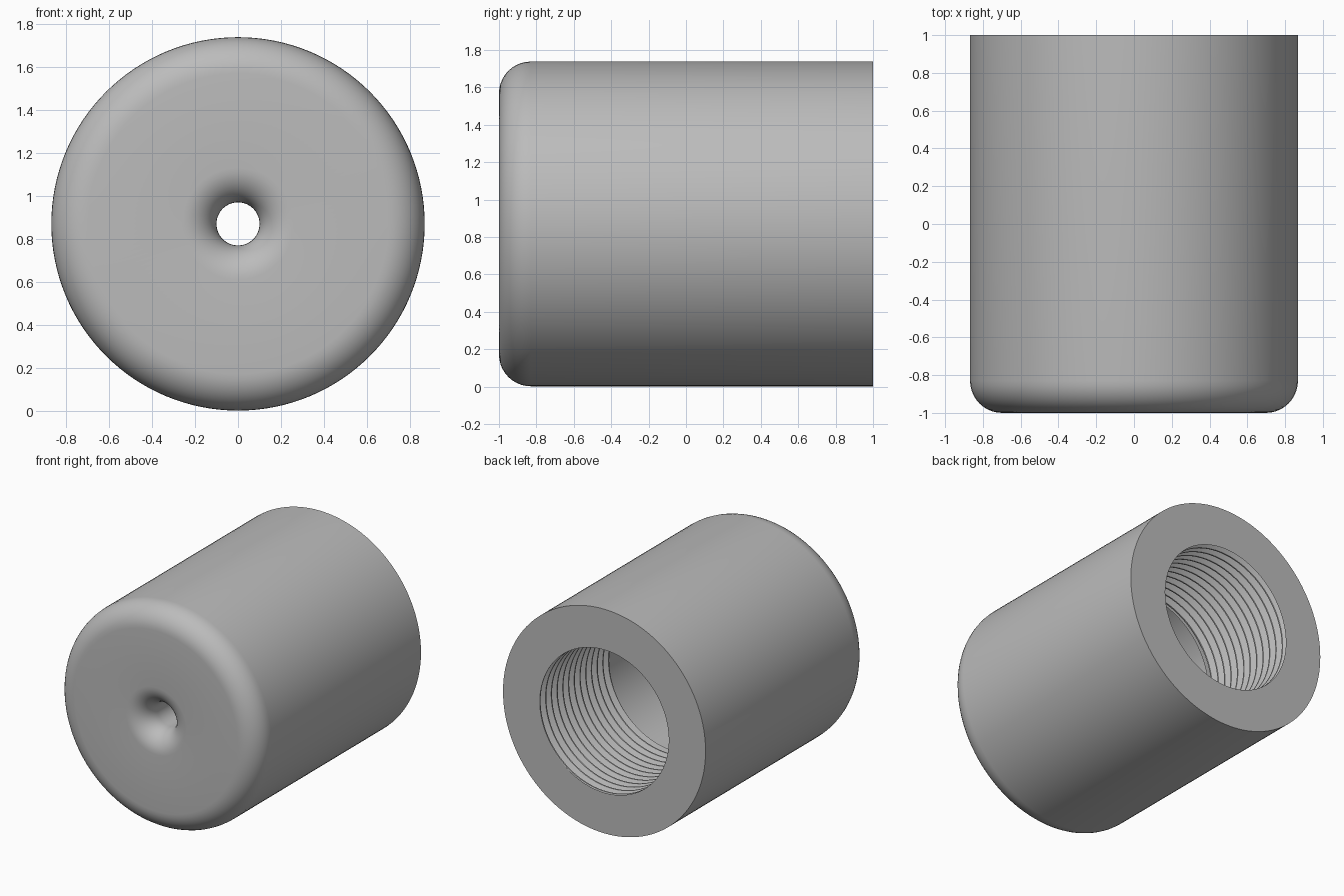
import bpy
import bmesh
from math import sin, cos, pi, tau, radians

old = bpy.data.objects.get("Cube")
if old:
    bpy.data.objects.remove(old)

SEG = 128
RADIUS, AXIS_Z = 0.868, 0.87
BORE, ROOT = 0.553, 0.595
THREAD_END, BORE_END = 0.15, -0.65
PITCH = 0.07

grey = bpy.data.materials.new("plain grey")
grey.use_nodes = True
grey.diffuse_color = (0.5, 0.5, 0.5, 1)
grey.node_tree.nodes["Principled BSDF"].inputs["Base Color"].default_value = (0.5, 0.5, 0.5, 1)


def arc(r, y, size, start, end, steps=10):
    """Quarter round as (radius, y) points."""
    angles = [radians(start + (end - start) * i / steps) for i in range(steps + 1)]
    return [(r + size * cos(a), y + size * sin(a)) for a in angles]


def revolve(name, profile, helix=0.0, limits=(-1, 1), sharp=30):
    """Turn a (radius, y) profile about the long axis, optionally as a helix."""
    bm = bmesh.new()
    rows = []
    for s in range(SEG + 1):
        a = tau * s / SEG
        rows.append([bm.verts.new((r * cos(a),
                                   min(max(y + helix * s / SEG, limits[0]), limits[1]),
                                   AXIS_Z + r * sin(a))) for r, y in profile])
    for a, b in zip(rows, rows[1:]):
        for i in range(len(profile) - 1):
            bm.faces.new((a[i], a[i + 1], b[i + 1], b[i]))
    bmesh.ops.remove_doubles(bm, verts=bm.verts, dist=1e-5)
    bmesh.ops.dissolve_degenerate(bm, edges=bm.edges, dist=1e-5)
    mesh = bpy.data.meshes.new(name)
    bm.to_mesh(mesh)
    bm.free()
    mesh.materials.append(grey)
    obj = bpy.data.objects.new(name, mesh)
    bpy.context.collection.objects.link(obj)
    bpy.ops.object.select_all(action="DESELECT")
    obj.select_set(True)
    bpy.context.view_layer.objects.active = obj
    bpy.ops.object.shade_smooth_by_angle(angle=radians(sharp))
    return obj


# Body: back face, outer wall, rounded front edge, flared front hole, inner bore
body = [(BORE, 1), (RADIUS, 1)]
body += arc(RADIUS - 0.17, -0.83, 0.17, 0, -90)
body += arc(0.26, -0.84, 0.16, 270, 180)
body += [(0.10, BORE_END), (ROOT, BORE_END), (ROOT, THREAD_END), (BORE, THREAD_END)]
revolve("body", body)

# Internal thread: narrow crests and V-shaped grooves on a helix
thread = []
turns = int((1 - THREAD_END) / PITCH) + 2
for i in range(turns):
    y = THREAD_END - PITCH + i * PITCH
    thread += [(BORE, y), (BORE, y + 0.01), (ROOT, y + 0.035), (ROOT, y + 0.045)]
thread.append((BORE, THREAD_END - PITCH + turns * PITCH))
revolve("internal_thread", thread[::-1], PITCH, (THREAD_END, 1), 20)
